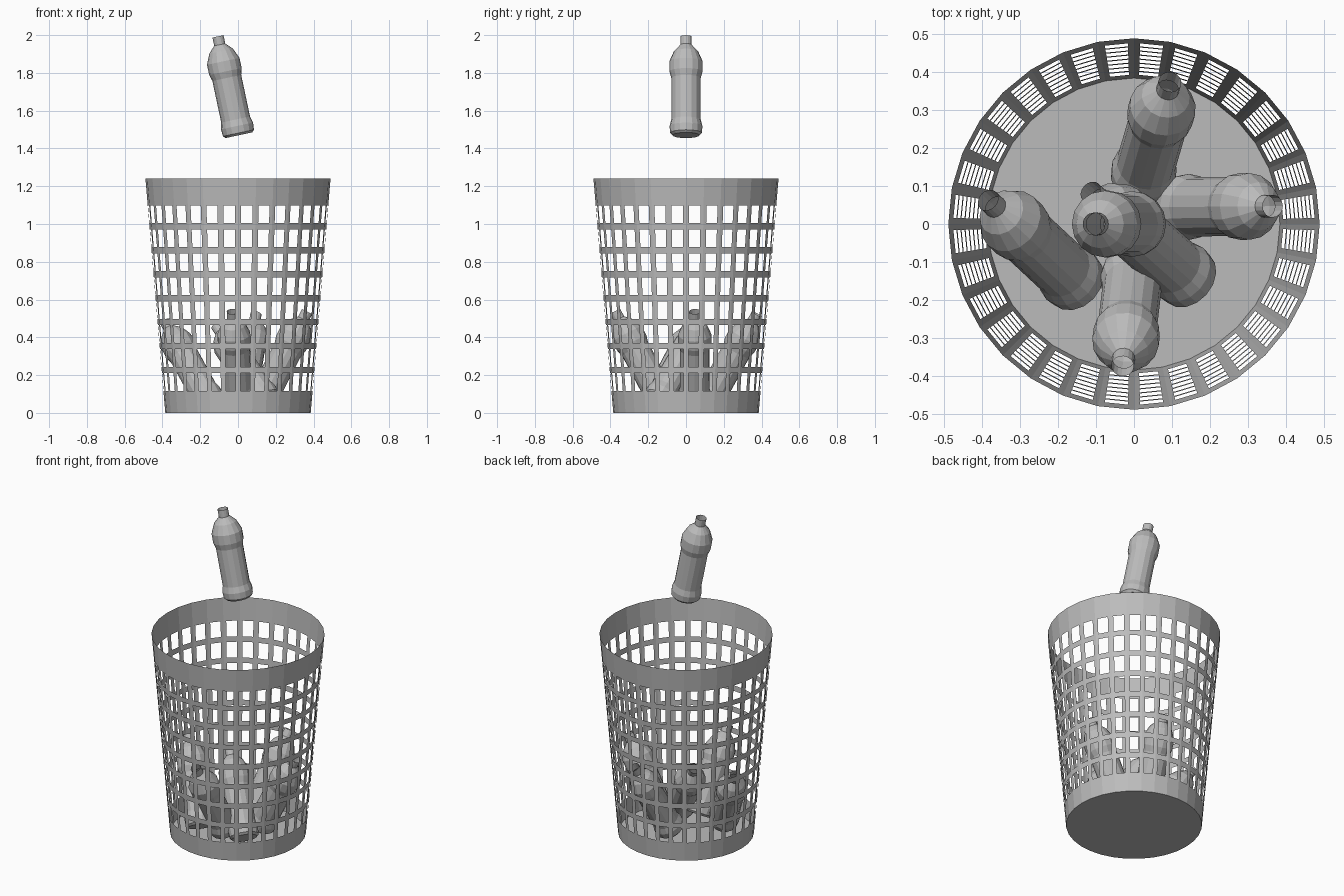
import bpy, bmesh
from math import sin, cos, pi
from mathutils import Vector

if "Cube" in bpy.data.objects:
    bpy.data.objects.remove(bpy.data.objects["Cube"])

grey = bpy.data.materials.new("plain_grey")
grey.use_nodes = True
GREY = (0.5, 0.5, 0.5, 1)
grey.diffuse_color = GREY
grey.node_tree.nodes["Principled BSDF"].inputs["Base Color"].default_value = GREY


def add_object(name, mesh):
    obj = bpy.data.objects.new(name, mesh)
    bpy.context.collection.objects.link(obj)
    return obj


def finish_mesh(bm, name):
    mesh = bpy.data.meshes.new(name)
    bm.to_mesh(mesh)
    bm.free()
    mesh.materials.append(grey)
    return mesh


def skin(bm, rings, is_hole=lambda row, col: False):
    """Join neighbouring closed rings with quads, leaving holes open."""
    for row, (low, high) in enumerate(zip(rings, rings[1:])):
        count = len(low)
        for col in range(count):
            if not is_hole(row, col):
                nxt = (col + 1) % count
                bm.faces.new((low[col], low[nxt], high[nxt], high[col]))


# Basket: tapered thin wall with a lattice of rectangular holes
SIDES, ROWS = 32, 8
HEIGHT, R_LOW, R_HIGH = 1.24, 0.385, 0.49
HOLE_LOW, HOLE_H, PITCH = 0.116, 0.094, 0.127
BAR = 0.175   # half of an upright bar, as a share of one side


def wall_ring(bm, z):
    radius = R_LOW + (R_HIGH - R_LOW) * z / HEIGHT
    corners = [Vector((radius * cos(2 * pi * i / SIDES), radius * sin(2 * pi * i / SIDES), z))
               for i in range(SIDES)]
    ring = []
    for i, corner in enumerate(corners):
        following = corners[(i + 1) % SIDES]
        for t in (0, BAR, 1 - BAR):
            ring.append(bm.verts.new(corner.lerp(following, t)))
    return ring


levels = [0]
for r in range(ROWS):
    start = HOLE_LOW + r * PITCH
    levels += [start, start + HOLE_H]
levels.append(HEIGHT)

bm = bmesh.new()
rings = [wall_ring(bm, z) for z in levels]
skin(bm, rings, lambda row, col: row % 2 == 1 and col % 3 == 1)
add_object("basket_wall", finish_mesh(bm, "basket_wall"))

# Basket floor
bm = bmesh.new()
bmesh.ops.create_circle(bm, cap_ends=True, segments=SIDES, radius=R_LOW)
add_object("basket_floor", finish_mesh(bm, "basket_floor"))

# Bottle: turned profile of (height, radius), open at the neck
profile = [(0, 0.072), (0.012, 0.084), (0.05, 0.087), (0.085, 0.078),
           (0.31, 0.078), (0.345, 0.088), (0.40, 0.088),
           (0.455, 0.064), (0.49, 0.03), (0.535, 0.03)]
LENGTH = profile[-1][0]
TURNS = 16
bm = bmesh.new()
rings = [[bm.verts.new((r * cos(2 * pi * i / TURNS), r * sin(2 * pi * i / TURNS), h))
          for i in range(TURNS)] for h, r in profile]
skin(bm, rings)
bm.faces.new(reversed(rings[0]))
bottle_mesh = finish_mesh(bm, "bottle")

# Bottle placement: centre of the base, then horizontal lean
bottles = {
    "falling_bottle": ((0.005, 0, 1.47), (-0.111, 0)),
    "back_bottle": ((0.02, 0.118, 0.06), (0.075, 0.257)),
    "left_bottle": ((0.123, 0.045, 0.06), (0.243, 0.002)),
    "front_bottle": ((0, -0.125, 0.065), (-0.03, -0.25)),
    "right_bottle": ((-0.15, -0.156, 0.055), (-0.235, 0.219)),
    "crossing_bottle": ((0.15, -0.15, 0.06), (-0.265, 0.235)),
}
for name, (base, (dx, dy)) in bottles.items():
    rise = (LENGTH ** 2 - dx ** 2 - dy ** 2) ** 0.5
    bottle = add_object(name, bottle_mesh)
    bottle.location = base
    bottle.rotation_mode = 'QUATERNION'
    bottle.rotation_quaternion = Vector((dx, dy, rise)).to_track_quat('Z', 'Y')
